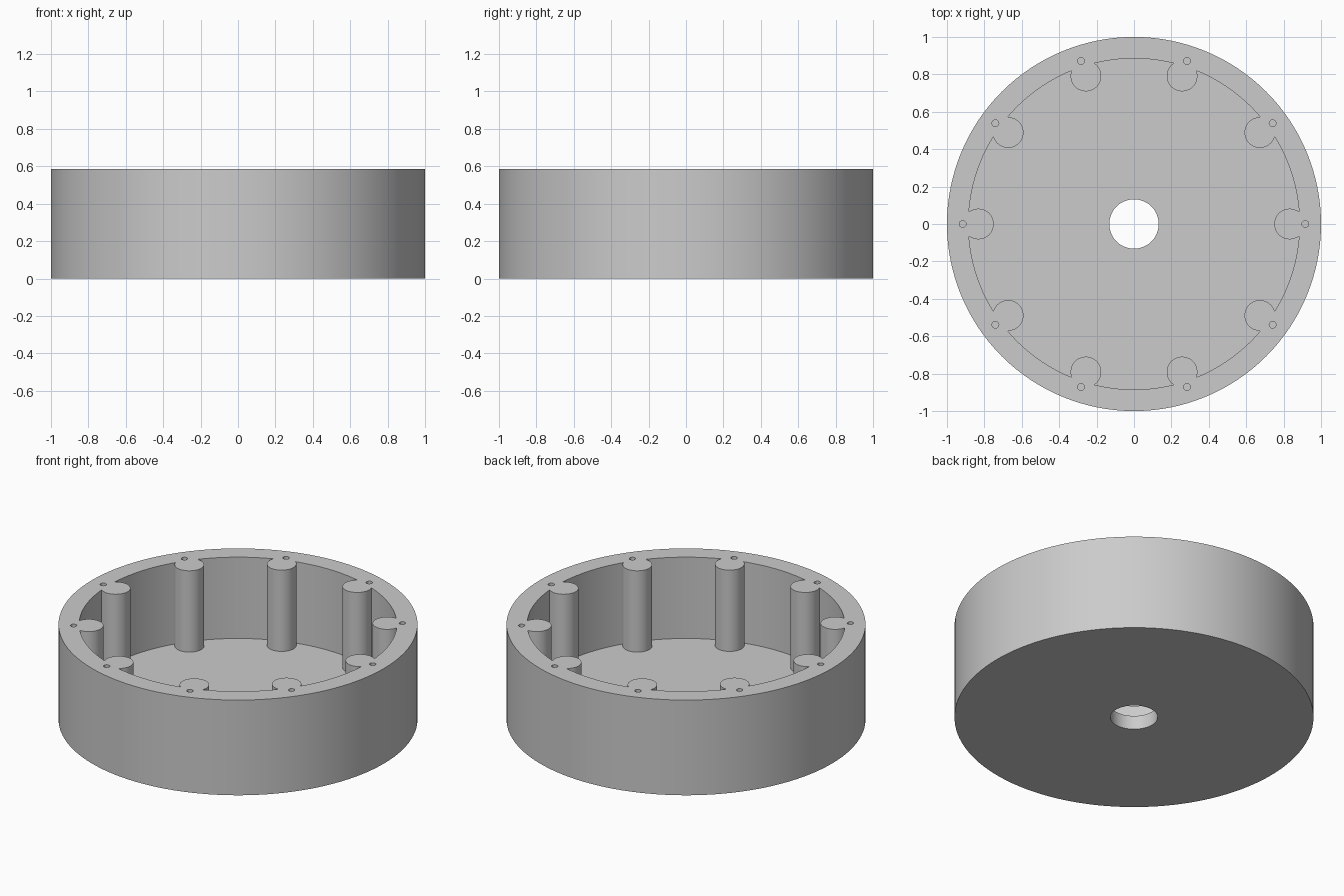
import bpy
from math import cos, sin, radians

cube = bpy.data.objects.get("Cube")
if cube:
    bpy.data.objects.remove(cube, do_unlink=True)

HEIGHT = 0.585
FLOOR = 0.085
ABOVE = HEIGHT + 0.1

grey = bpy.data.materials.new("light grey")
grey.use_nodes = True
colour = (0.6, 0.6, 0.6, 1)
grey.diffuse_color = colour
grey.node_tree.nodes["Principled BSDF"].inputs["Base Color"].default_value = colour


def cylinder(name, radius, bottom, top, x=0, y=0, sides=128):
    bpy.ops.mesh.primitive_cylinder_add(
        vertices=sides, radius=radius, depth=top - bottom,
        location=(x, y, (bottom + top) / 2))
    obj = bpy.context.object
    obj.name = name
    obj.data.materials.append(grey)
    return obj


def ring_of_cylinders(name, ring, radius, bottom, top, sides):
    """Ten equal cylinders around the z axis, joined in one object."""
    parts = [cylinder(name, radius, bottom, top, ring * cos(radians(a)),
                      ring * sin(radians(a)), sides) for a in range(0, 360, 36)]
    bpy.ops.object.select_all(action="DESELECT")
    for part in parts:
        part.select_set(True)
    bpy.context.view_layer.objects.active = parts[0]
    bpy.ops.object.join()
    return bpy.context.object


def cut(target, cutter):
    bpy.context.view_layer.objects.active = target
    mod = target.modifiers.new("cut", "BOOLEAN")
    mod.operation = "DIFFERENCE"
    mod.solver = "EXACT"
    mod.object = cutter
    bpy.ops.object.modifier_apply(modifier=mod.name)
    bpy.data.objects.remove(cutter, do_unlink=True)


# Cavity shape, with ten columns left standing against the wall
cavity = cylinder("cavity_cutter", 0.885, FLOOR, ABOVE)
columns = ring_of_cylinders("column_cutter", 0.832, 0.082, 0, ABOVE + 0.1, 48)
cut(cavity, columns)

# Round housing with cavity, central bore and blind screw holes in the rim
housing = cylinder("round_housing", 1, 0, HEIGHT)
cut(housing, cavity)
cut(housing, cylinder("bore_cutter", 0.132, -0.1, ABOVE, sides=64))
cut(housing, ring_of_cylinders("screw_hole_cutter", 0.916, 0.018, HEIGHT - 0.2, ABOVE, 24))

bpy.ops.object.select_all(action="DESELECT")
housing.select_set(True)
bpy.context.view_layer.objects.active = housing
bpy.ops.object.transform_apply(location=True, rotation=True, scale=True)
bpy.ops.object.shade_smooth_by_angle(angle=radians(30))
